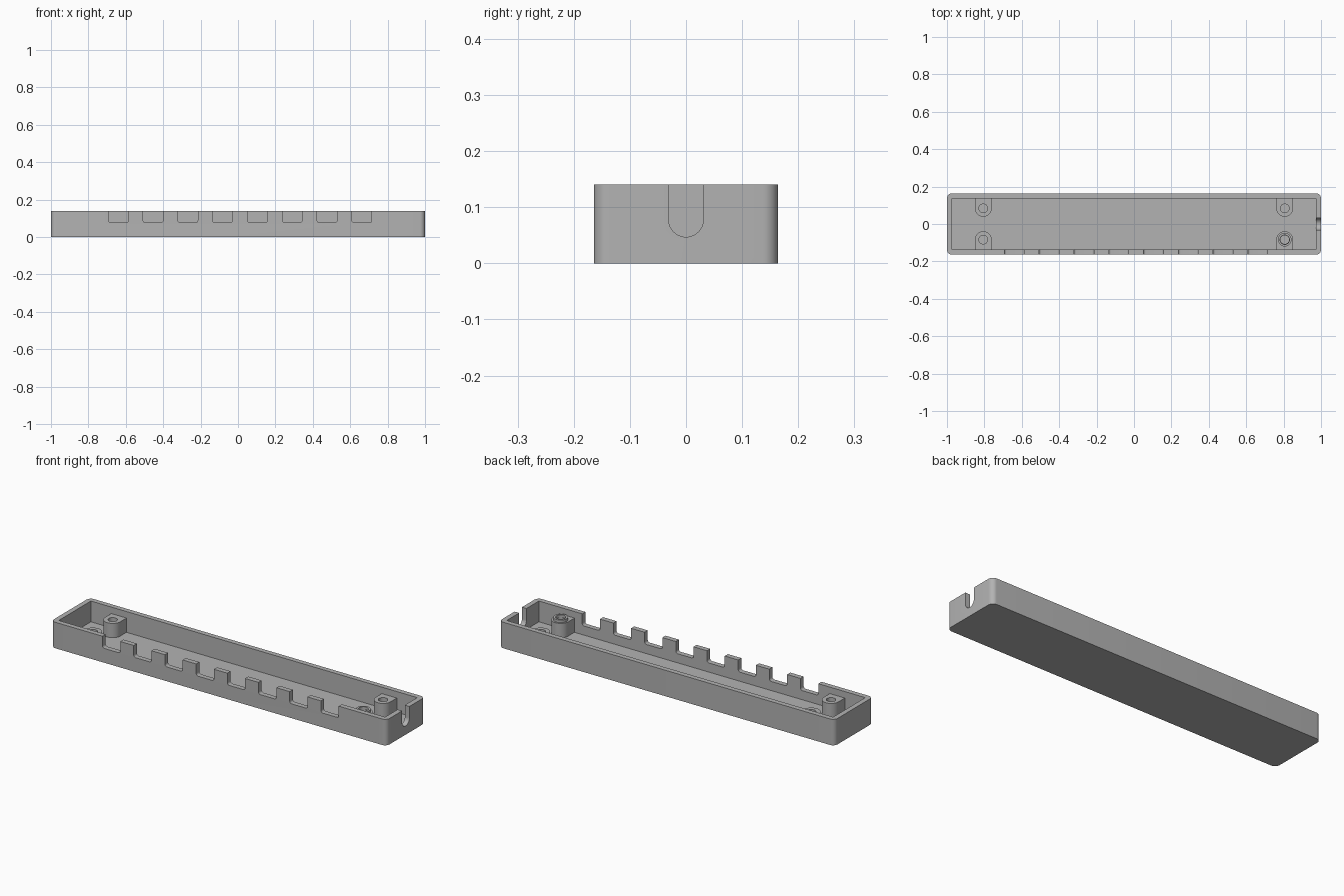
import bpy, bmesh, math
from mathutils import Vector

cube = bpy.data.objects.get("Cube")
if cube:
    bpy.data.objects.remove(cube, do_unlink=True)

LENGTH, WIDTH, HEIGHT = 2.0, 0.328, 0.14
WALL, FLOOR = 0.027, 0.028
BOSS_X, BOSS_Y, BOSS_R, BOSS_TOP = 0.806, 0.084, 0.045, 0.105

grey = bpy.data.materials.new("plain grey")
grey.use_nodes = True
colour = (0.45, 0.45, 0.45, 1)
grey.diffuse_color = colour
grey.node_tree.nodes["Principled BSDF"].inputs["Base Color"].default_value = colour


def arc(cx, cy, r, start, end, steps=12):
    """Points along an arc, angles in degrees."""
    angles = [math.radians(start + (end - start) * i / steps) for i in range(steps + 1)]
    return [(cx + r * math.cos(a), cy + r * math.sin(a)) for a in angles]


def circle(cx, cy, r):
    return arc(cx, cy, r, 0, 360, 32)[:-1]


def rectangle(x, y):
    return [(-x, -y), (x, -y), (x, y), (-x, y)]


def prism(name, outline, low, high, axis="z"):
    """Extrude a closed outline along an axis."""
    place = {"x": lambda a, b, c: (c, a, b),
             "y": lambda a, b, c: (a, c, b),
             "z": lambda a, b, c: (a, b, c)}[axis]
    bm = bmesh.new()
    face = bm.faces.new([bm.verts.new(place(a, b, low)) for a, b in outline])
    grown = bmesh.ops.extrude_face_region(bm, geom=[face])["geom"]
    verts = [v for v in grown if isinstance(v, bmesh.types.BMVert)]
    bmesh.ops.translate(bm, verts=verts, vec=Vector(place(0, 0, high - low)))
    bmesh.ops.recalc_face_normals(bm, faces=bm.faces)
    mesh = bpy.data.meshes.new(name)
    bm.to_mesh(mesh)
    bm.free()
    mesh.materials.append(grey)
    ob = bpy.data.objects.new(name, mesh)
    bpy.context.collection.objects.link(ob)
    return ob


def activate(ob):
    bpy.ops.object.select_all(action="DESELECT")
    ob.select_set(True)
    bpy.context.view_layer.objects.active = ob


def cut(ob, cutter):
    """Subtract a cutter and discard it."""
    cutter.hide_render = True
    activate(ob)
    mod = ob.modifiers.new("cut", "BOOLEAN")
    mod.operation, mod.solver, mod.object = "DIFFERENCE", "EXACT", cutter
    bpy.ops.object.modifier_apply(modifier=mod.name)
    bpy.data.objects.remove(cutter, do_unlink=True)


def smooth(ob):
    activate(ob)
    bpy.ops.object.shade_smooth_by_angle(angle=math.radians(30))


# Tray with rounded upright corners, hollowed from above
hx, hy, r = LENGTH / 2, WIDTH / 2, WALL
outline = []
for sx, sy, start in ((1, 1, 0), (-1, 1, 90), (-1, -1, 180), (1, -1, 270)):
    outline += arc(sx * (hx - r), sy * (hy - r), r, start, start + 90, 8)
tray = prism("tray", outline, 0, HEIGHT)
cut(tray, prism("cavity", rectangle(hx - WALL, hy - WALL), FLOOR, HEIGHT + 0.1))

# Row of notches along the front wall, with eased lower corners
half, bottom, ease = 0.053, 0.077, 0.012
for i in range(8):
    x = 0.011 + (i - 3.5) * 0.186
    profile = [(x + half, HEIGHT + 0.1), (x - half, HEIGHT + 0.1)]
    profile += arc(x - half + ease, bottom + ease, ease, 180, 270, 6)
    profile += arc(x + half - ease, bottom + ease, ease, 270, 360, 6)
    cut(tray, prism("notch", profile, -hy - 0.1, -hy + WALL + 0.01, "y"))

# Round-bottomed cable slot in the left end wall
slot = 0.031
profile = [(slot, HEIGHT + 0.1), (-slot, HEIGHT + 0.1)]
profile += arc(0, 0.047 + slot, slot, 180, 360, 24)
cut(tray, prism("slot", profile, hx - WALL - 0.01, hx + 0.1, "x"))
smooth(tray)

# Screw bosses: square towards the wall, rounded towards the middle
for side, sx in (("left", 1), ("right", -1)):
    for end, sy in (("back", 1), ("front", -1)):
        x, y = sx * BOSS_X, sy * BOSS_Y
        edge = sy * (hy - WALL + 0.002)
        profile = [(x + BOSS_R, edge), (x - BOSS_R, edge)]
        profile += arc(x, y, BOSS_R, 180, 180 + sy * 180, 24)
        boss = prism(f"{end}_{side}_boss", profile, FLOOR - 0.002, BOSS_TOP)
        cut(boss, prism("screw_hole", circle(x, y, 0.023), FLOOR + 0.002, HEIGHT))
        smooth(boss)

# Raised collar on the front left boss
x, y = BOSS_X, -BOSS_Y
collar = prism("boss_collar", circle(x, y, 0.036), BOSS_TOP - 0.002, BOSS_TOP + 0.014)
cut(collar, prism("collar_hole", circle(x, y, 0.025), 0, HEIGHT))
smooth(collar)
